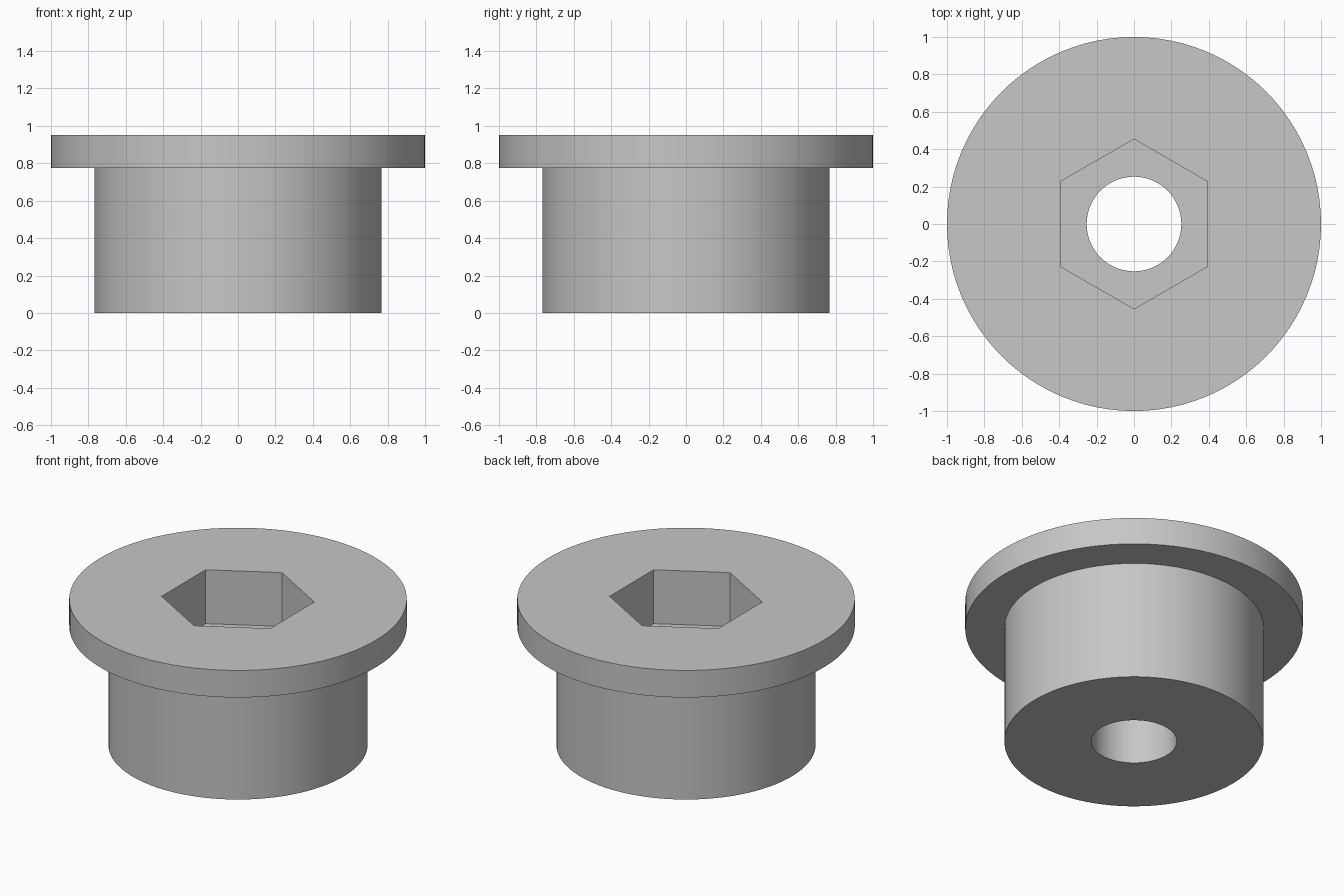
import bpy
import bmesh
from math import cos, sin, pi

cube = bpy.data.objects.get("Cube")
if cube:
    bpy.data.objects.remove(cube, do_unlink=True)

SEGMENTS = 96
HOLE, SOCKET, BODY, FLANGE = 0.253, 0.393, 0.768, 1.0
SOCKET_FLOOR, FLANGE_BASE, TOP = 0.60, 0.775, 0.952

grey = bpy.data.materials.new("plain grey")
grey.use_nodes = True
colour = (0.57, 0.57, 0.57, 1)
grey.diffuse_color = colour
grey.node_tree.nodes["Principled BSDF"].inputs["Base Color"].default_value = colour


def ring(bm, radius, z, hexagonal=False):
    """Closed loop of points, round or hexagonal (radius is then the apothem)."""
    verts = []
    for i in range(SEGMENTS):
        a = 2 * pi * i / SEGMENTS
        r = radius
        if hexagonal:
            # flats face +x and -x, corners point along y
            r /= cos((a + pi / 6) % (pi / 3) - pi / 6)
        verts.append(bm.verts.new((r * cos(a), r * sin(a), z)))
    return verts


# Flanged bushing: outer wall, flange, hexagonal socket and through hole
bm = bmesh.new()
rings = [
    ring(bm, HOLE, 0),
    ring(bm, BODY, 0),
    ring(bm, BODY, FLANGE_BASE),
    ring(bm, FLANGE, FLANGE_BASE),
    ring(bm, FLANGE, TOP),
    ring(bm, SOCKET, TOP, True),
    ring(bm, SOCKET, SOCKET_FLOOR, True),
    ring(bm, HOLE, SOCKET_FLOOR),
]
for lower, upper in zip(rings, rings[1:] + rings[:1]):
    for i in range(SEGMENTS):
        j = (i + 1) % SEGMENTS
        bm.faces.new((lower[i], lower[j], upper[j], upper[i]))
bmesh.ops.recalc_face_normals(bm, faces=bm.faces)

mesh = bpy.data.meshes.new("flanged_bushing")
bm.to_mesh(mesh)
bm.free()
mesh.materials.append(grey)
bushing = bpy.data.objects.new("flanged_bushing", mesh)
bpy.context.collection.objects.link(bushing)

# Smooth round walls with crisp rims and socket corners
bpy.ops.object.select_all(action="DESELECT")
bushing.select_set(True)
bpy.context.view_layer.objects.active = bushing
bpy.ops.object.shade_smooth_by_angle(angle=pi / 6)
